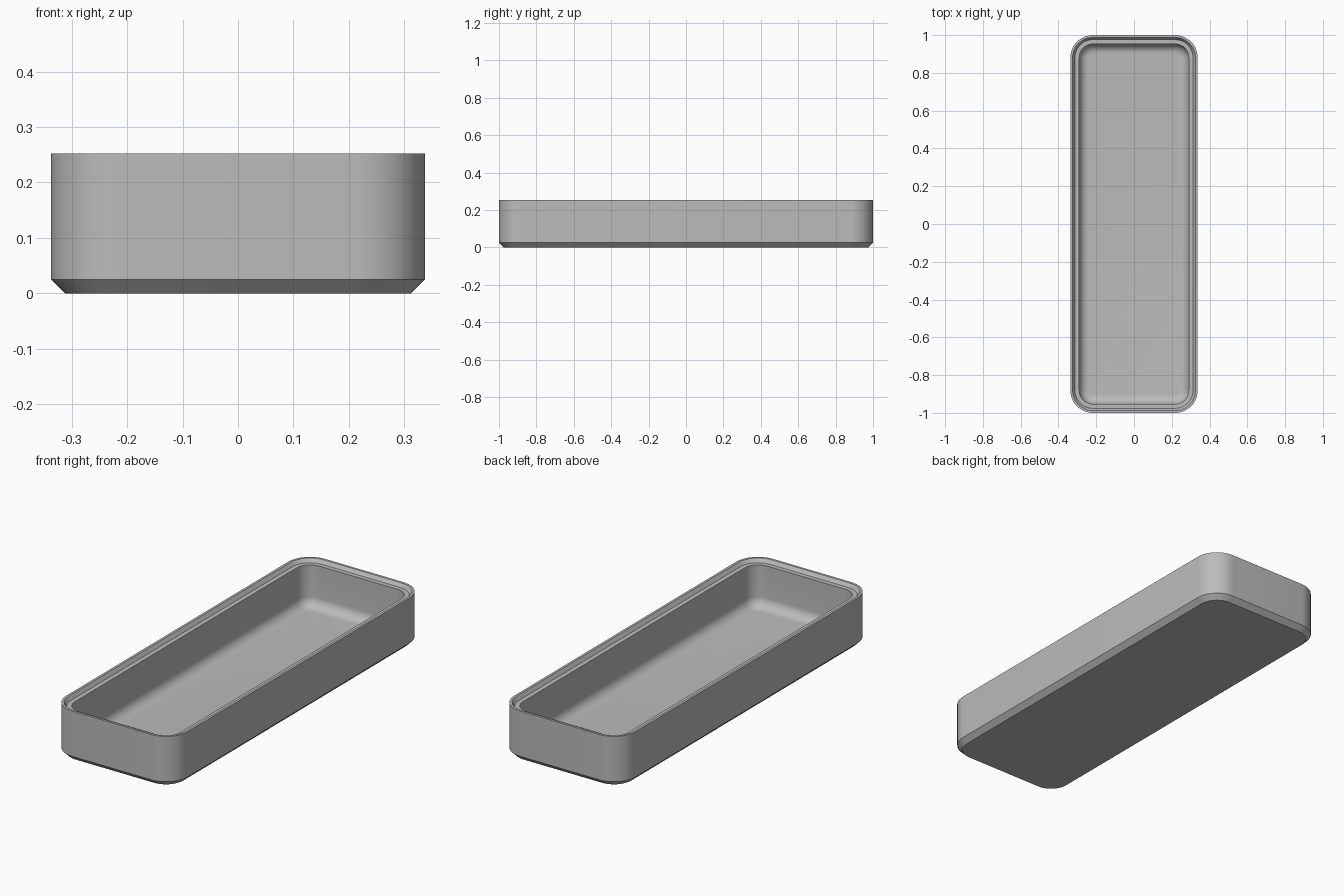
import bpy, bmesh, math

if "Cube" in bpy.data.objects:
    bpy.data.objects.remove(bpy.data.objects["Cube"])

HALF_X, HALF_Y, CORNER = 0.337, 1.0, 0.12
TOP, LEDGE, FLOOR = 0.252, 0.234, 0.025
WALL, FILLET = 0.047, 0.05
STEPS = 12  # segments per rounded corner

grey = bpy.data.materials.new("grey plastic")
grey.diffuse_color = (0.5, 0.5, 0.5, 1)
grey.use_nodes = True
grey.node_tree.nodes["Principled BSDF"].inputs["Base Color"].default_value = grey.diffuse_color


def rounded_loop(bm, inset, z):
    """Rounded rectangle, inset evenly from the outer outline."""
    r = CORNER - inset
    cx, cy = HALF_X - CORNER, HALF_Y - CORNER
    verts = []
    for q, (sx, sy) in enumerate([(1, 1), (-1, 1), (-1, -1), (1, -1)]):
        for i in range(STEPS + 1):
            a = math.pi / 2 * (q + i / STEPS)
            verts.append(bm.verts.new((sx * cx + r * math.cos(a), sy * cy + r * math.sin(a), z)))
    return verts


# Wall section as (inset, height): chamfered base, outer wall, stepped rim, inner wall
section = [(0.025, 0), (0, 0.025), (0, TOP), (0.012, TOP), (0.024, LEDGE), (WALL, LEDGE)]
# Rounded join between inner wall and floor
for i in range(9):
    a = math.pi / 2 * i / 8
    section.append((WALL + FILLET * (1 - math.cos(a)), FLOOR + FILLET * (1 - math.sin(a))))

bm = bmesh.new()
loops = [rounded_loop(bm, *p) for p in section]
for low, high in zip(loops, loops[1:]):
    n = len(low)
    for i in range(n):
        j = (i + 1) % n
        bm.faces.new((low[i], low[j], high[j], high[i]))
bm.faces.new(loops[0][::-1])  # underside
bm.faces.new(loops[-1])       # inner floor

mesh = bpy.data.meshes.new("tray")
bm.to_mesh(mesh)
bm.free()
mesh.materials.append(grey)
tray = bpy.data.objects.new("tray", mesh)
bpy.context.collection.objects.link(tray)

# Smooth corners and fillet, sharp chamfer and rim edges
bpy.context.view_layer.objects.active = tray
tray.select_set(True)
bpy.ops.object.shade_smooth_by_angle(angle=math.radians(30))
